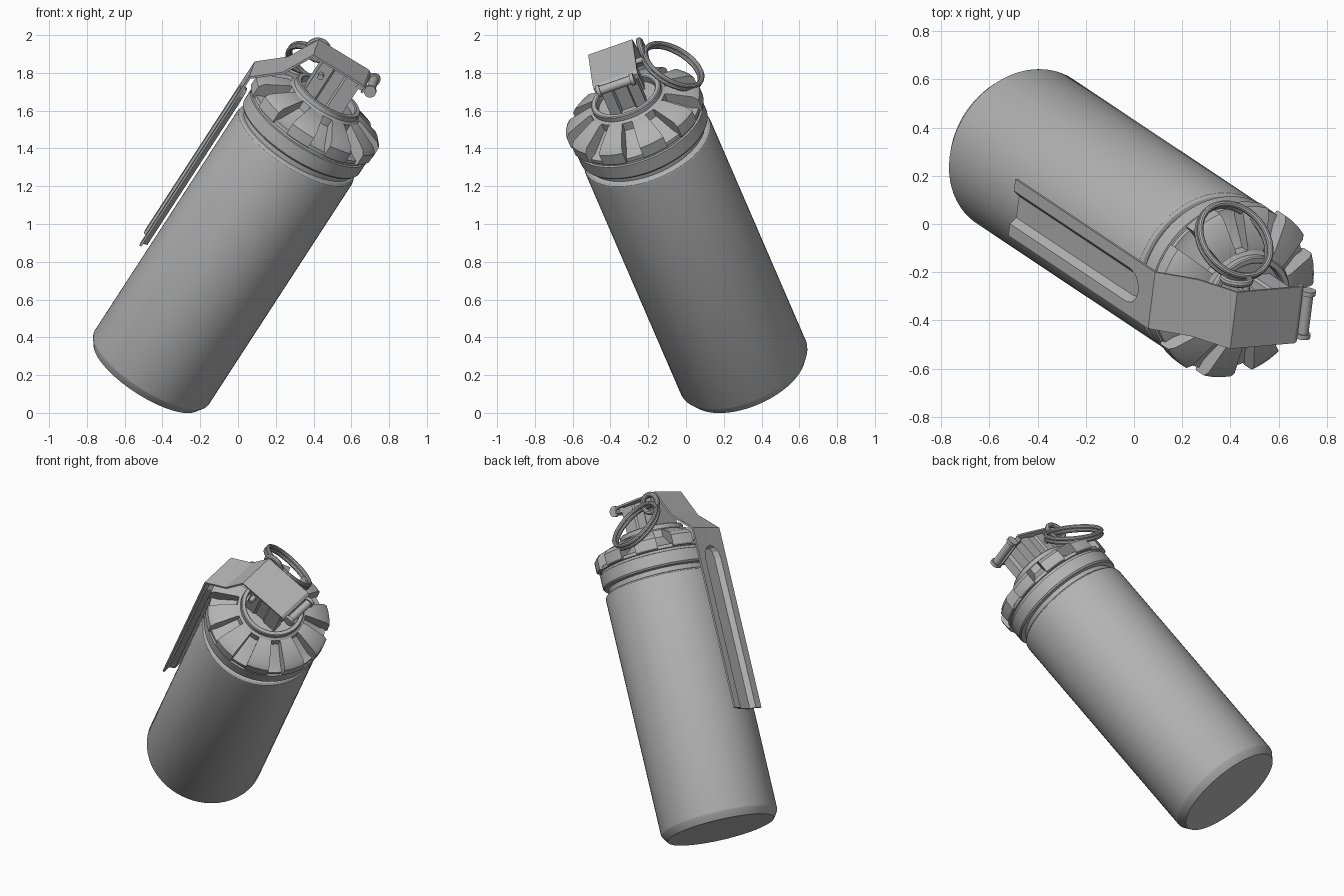
import bpy, bmesh, math
from mathutils import Vector, Matrix

if "Cube" in bpy.data.objects:
    bpy.data.objects.remove(bpy.data.objects["Cube"])

# Local frame: U points to the lever, A along the canister, V across the lever
A = Vector((0.512, -0.341, 0.788)).normalized()
U = Vector((-0.85, -0.076, 0.52))
U = (U - A * U.dot(A)).normalized()
V = A.cross(U)
FRAME = Matrix((U, V, A)).transposed().to_4x4()
FRAME.translation = Vector((0, 0, 0.943))

grey = bpy.data.materials.new("plain_grey")
grey.diffuse_color = (0.45, 0.45, 0.45, 1)
grey.use_nodes = True
grey.node_tree.nodes["Principled BSDF"].inputs["Base Color"].default_value = grey.diffuse_color


def finish(name, bm, matrix=FRAME, smooth=True):
    bmesh.ops.recalc_face_normals(bm, faces=bm.faces)
    mesh = bpy.data.meshes.new(name)
    bm.to_mesh(mesh)
    bm.free()
    mesh.materials.append(grey)
    ob = bpy.data.objects.new(name, mesh)
    bpy.context.collection.objects.link(ob)
    ob.matrix_world = matrix
    if smooth:
        bpy.ops.object.select_all(action='DESELECT')
        ob.select_set(True)
        bpy.context.view_layer.objects.active = ob
        bpy.ops.object.shade_smooth_by_angle(angle=math.radians(30))
    return ob


def lathe(name, profile, seg=64):
    """Spin (radius, height) points; the ends are closed with caps."""
    bm = bmesh.new()
    rings = [[bm.verts.new((r * math.cos(2 * math.pi * i / seg),
                            r * math.sin(2 * math.pi * i / seg), h))
              for i in range(seg)] for r, h in profile]
    for lo, hi in zip(rings, rings[1:]):
        for i in range(seg):
            j = (i + 1) % seg
            bm.faces.new((lo[i], lo[j], hi[j], hi[i]))
    bm.faces.new(rings[0])
    bm.faces.new(rings[-1])
    return finish(name, bm)


def loft(bm, sections):
    """Join matching closed sections and cap both ends."""
    rows = [[bm.verts.new(p) for p in s] for s in sections]
    n = len(rows[0])
    for lo, hi in zip(rows, rows[1:]):
        for i in range(n):
            j = (i + 1) % n
            bm.faces.new((lo[i], lo[j], hi[j], hi[i]))
    bm.faces.new(rows[0])
    bm.faces.new(rows[-1])


def torus(bm, center, normal, radius, tube, seg=48, sides=10):
    rot = Vector((0, 0, 1)).rotation_difference(Vector(normal)).to_matrix()
    rows = []
    for i in range(seg):
        a = 2 * math.pi * i / seg
        row = []
        for k in range(sides):
            b = 2 * math.pi * k / sides
            r = radius + tube * math.cos(b)
            p = Vector((r * math.cos(a), r * math.sin(a), tube * math.sin(b)))
            row.append(bm.verts.new(rot @ p + Vector(center)))
        rows.append(row)
    for i in range(seg):
        for k in range(sides):
            i2, k2 = (i + 1) % seg, (k + 1) % sides
            bm.faces.new((rows[i][k], rows[i2][k], rows[i2][k2], rows[i][k2]))


def rod(bm, u, t, v0, v1, r, seg=16):
    """Cylinder lying across the lever."""
    loft(bm, [[(u + r * math.cos(2 * math.pi * i / seg), v,
                t + r * math.sin(2 * math.pi * i / seg)) for i in range(seg)]
              for v in (v0, v1)])


# Canister with bevelled base, rounded shoulder and neck
lathe("canister", [(0.33, -0.94), (0.357, -0.90), (0.36, -0.89), (0.36, 0.585),
                   (0.356, 0.602), (0.345, 0.612), (0.33, 0.615), (0.33, 0.68)])

# Cap: lower band, thin groove, sloping floor between the teeth
lathe("cap_core", [(0.33, 0.645), (0.355, 0.65), (0.362, 0.66), (0.362, 0.735),
                   (0.352, 0.738), (0.352, 0.752), (0.36, 0.755), (0.36, 0.775),
                   (0.32, 0.785), (0.22, 0.85), (0.20, 0.86)])

# Ring of ten teeth
TEETH = 10
bm = bmesh.new()
section = [(0.19, 0.757), (0.372, 0.757), (0.377, 0.765), (0.377, 0.825),
           (0.355, 0.85), (0.225, 0.90), (0.19, 0.90)]
for k in range(TEETH):
    mid, half = math.radians(12 + 360 / TEETH * k), math.radians(10.5)
    loft(bm, [[(r * math.cos(a), r * math.sin(a), t) for r, t in section]
              for a in (mid - half, mid - half / 3, mid + half / 3, mid + half)])
finish("cap_teeth", bm)

# Collar with a recessed inside
lathe("collar", [(0.21, 0.83), (0.21, 0.90), (0.195, 0.91), (0.195, 0.935),
                 (0.19, 0.94), (0.17, 0.94), (0.165, 0.935), (0.165, 0.90),
                 (0.05, 0.90)], 48)

# Fuze block with a channel down its outer face and in both sides
bm = bmesh.new()
half = [(-0.075, 0.035), (-0.105, 0.045), (-0.105, 0.10), (-0.02, 0.10),
        (-0.01, 0.09), (0.05, 0.09), (0.06, 0.10), (0.13, 0.10)]
outline = half + [(u, -v) for u, v in reversed(half)]
loft(bm, [[(u, v, t) for u, v in outline] for t in (0.88, 1.115)])
finish("fuze_block", bm, smooth=False)

# Lever: one bent sheet, with a rounded channel pressed into the long arm
LEVER_U = 0.412
rows = [(LEVER_U, -0.296, 1), (LEVER_U, 0.65, 1), (LEVER_U, 0.69, 0.85),
        (LEVER_U, 0.715, 0.55), (LEVER_U, 0.727, 0.15), (LEVER_U, 0.73, 0),
        (LEVER_U, 0.834, 0), (0.277, 0.955, 0), (0.192, 1.127, 0),
        (-0.115, 1.127, 0), (-0.13, 1.118, 0), (-0.13, 1.09, 0)]
bm = bmesh.new()
grid = []
for u, t, s in rows:
    k = max(s, 0.1)
    cols = [(-0.125, 0), (-0.075 * k, 0), (-0.05 * k, 1), (0.05 * k, 1),
            (0.075 * k, 0), (0.125, 0)]
    grid.append([bm.verts.new((u - d * 0.028 * min(1, 2 * s), v, t)) for v, d in cols])
for lo, hi in zip(grid, grid[1:]):
    for i in range(5):
        bm.faces.new((lo[i], lo[i + 1], hi[i + 1], hi[i]))
lever = finish("lever", bm, smooth=False)
solid = lever.modifiers.new("sheet", 'SOLIDIFY')
solid.thickness = 0.012
solid.offset = 0

# Hinge rod at the free end of the lever, with end knobs and ears
bm = bmesh.new()
rod(bm, -0.165, 1.115, -0.10, 0.11, 0.024)
for v in (-0.10, 0.09):
    rod(bm, -0.165, 1.115, v, v + 0.02, 0.033)
    loft(bm, [[(-0.17, w, 1.10), (-0.09, w, 1.09), (-0.09, w, 1.12), (-0.17, w, 1.125)]
              for w in (v + 0.002, v + 0.016)])
finish("hinge_rod", bm)

# Safety pin through the block, with its eye
bm = bmesh.new()
rod(bm, 0.10, 1.05, -0.15, 0.14, 0.016, 12)
finish("safety_pin", bm)
bm = bmesh.new()
torus(bm, (0.425, -0.23, 1.92), V, 0.055, 0.016, 32)
finish("pin_eye", bm, Matrix())

# Split pull ring made of two coils
bm = bmesh.new()
n = Vector((0.5, 0.45, 0.74)).normalized()
for side in (-1, 1):
    torus(bm, Vector((0.415, -0.07, 1.835)) + n * 0.011 * side, n, 0.168, 0.013, 56)
finish("pull_ring", bm, Matrix())
